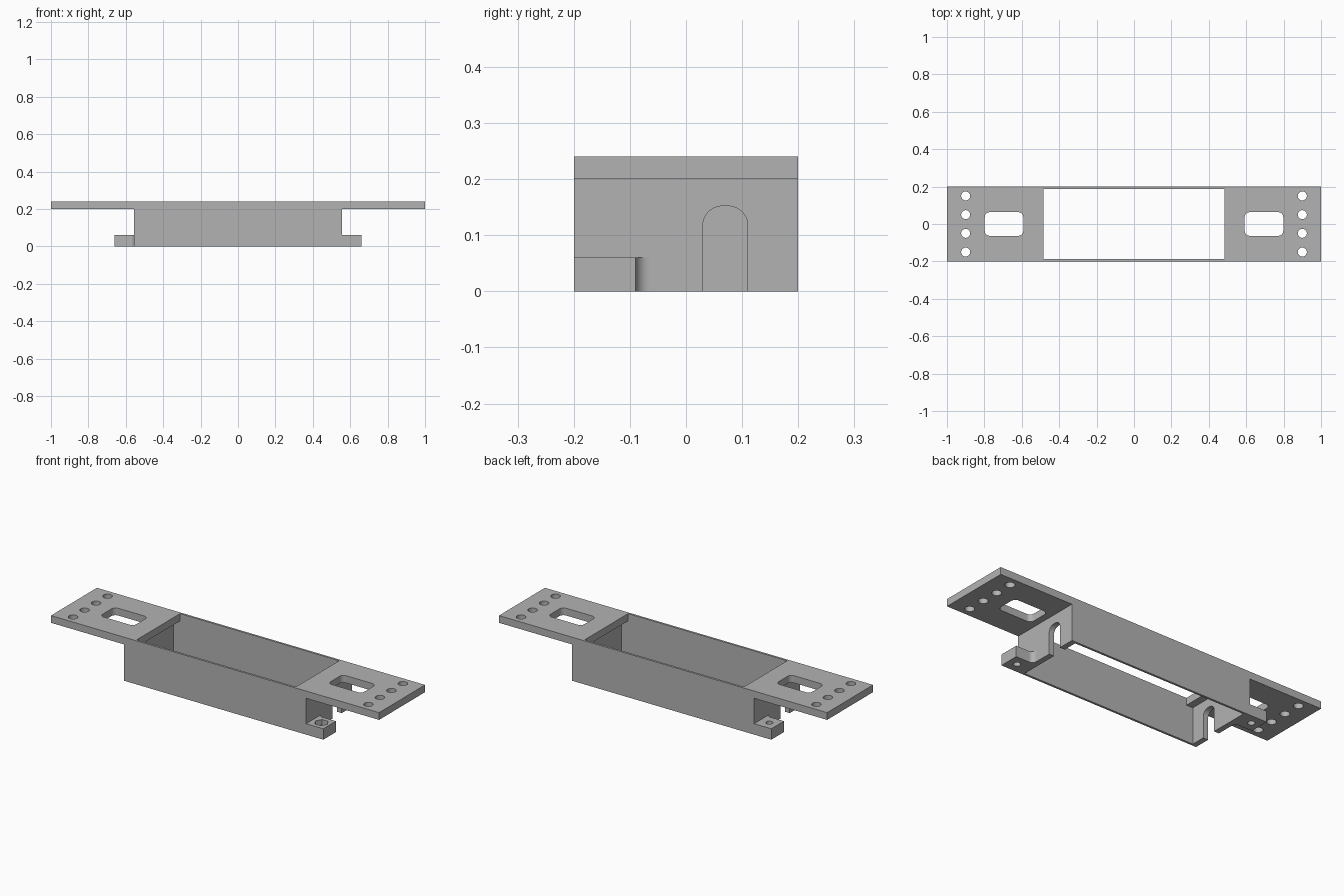
import bpy
import bmesh
from math import pi, cos, sin, radians
from mathutils import Matrix

cube = bpy.data.objects.get("Cube")
if cube:
    bpy.data.objects.remove(cube, do_unlink=True)

grey = bpy.data.materials.new("plain grey")
grey.use_nodes = True
grey.diffuse_color = (0.45, 0.45, 0.45, 1)
grey.node_tree.nodes["Principled BSDF"].inputs["Base Color"].default_value = grey.diffuse_color

# Maps a profile drawn in (y, z) so that it extrudes along x
ALONG_X = Matrix(((0, 0, 1, 0), (1, 0, 0, 0), (0, 1, 0, 0), (0, 0, 0, 1)))


def arc(cx, cy, r, start, end, steps):
    angles = [radians(start + (end - start) * i / steps) for i in range(steps + 1)]
    return [(cx + r * cos(a), cy + r * sin(a)) for a in angles]


def circle(cx, cy, r, sides=32):
    return arc(cx, cy, r, 0, 360, sides)[:-1]


def rect(x0, x1, y0, y1):
    return [(x0, y0), (x1, y0), (x1, y1), (x0, y1)]


def round_rect(x0, x1, y0, y1, r):
    return (arc(x1 - r, y1 - r, r, 0, 90, 8) + arc(x0 + r, y1 - r, r, 90, 180, 8)
            + arc(x0 + r, y0 + r, r, 180, 270, 8) + arc(x1 - r, y0 + r, r, 270, 360, 8))


def prism(name, outlines, low, high, matrix=Matrix()):
    """Extrude an outline, with any further outlines as holes."""
    curve = bpy.data.curves.new(name, "CURVE")
    curve.dimensions = "2D"
    curve.fill_mode = "BOTH"
    curve.extrude = (high - low) / 2
    for points in outlines:
        spline = curve.splines.new("POLY")
        spline.points.add(len(points) - 1)
        spline.use_cyclic_u = True
        for p, (x, y) in zip(spline.points, points):
            p.co = (x, y, 0, 1)
    source = bpy.data.objects.new(name + "_outline", curve)
    bpy.context.collection.objects.link(source)
    bpy.context.view_layer.update()
    evaluated = source.evaluated_get(bpy.context.evaluated_depsgraph_get())
    mesh = bpy.data.meshes.new_from_object(evaluated)
    bpy.data.objects.remove(source, do_unlink=True)

    bm = bmesh.new()
    bm.from_mesh(mesh)
    bmesh.ops.remove_doubles(bm, verts=bm.verts, dist=0.0001)
    bm.transform(matrix @ Matrix.Translation((0, 0, (low + high) / 2)))
    bmesh.ops.recalc_face_normals(bm, faces=bm.faces)
    bm.to_mesh(mesh)
    bm.free()
    mesh.materials.clear()
    mesh.materials.append(grey)
    obj = bpy.data.objects.new(name, mesh)
    bpy.context.collection.objects.link(obj)
    return obj


def activate(obj):
    bpy.ops.object.select_all(action="DESELECT")
    obj.select_set(True)
    bpy.context.view_layer.objects.active = obj


def cut(obj, cutter):
    activate(obj)
    mod = obj.modifiers.new("cut", "BOOLEAN")
    mod.operation = "DIFFERENCE"
    mod.solver = "EXACT"
    mod.object = cutter
    bpy.ops.object.modifier_apply(modifier=mod.name)
    bpy.data.objects.remove(cutter, do_unlink=True)


# Top plate with central opening, two windows and two rows of screw holes
plate = [rect(-1, 1, -0.2, 0.2), rect(-0.485, 0.485, -0.188, 0.188)]
for side in (-1, 1):
    mid = side * 0.695
    plate.append(round_rect(mid - 0.103, mid + 0.103, -0.063, 0.063, 0.025))
    plate += [circle(side * 0.9, y, 0.024) for y in (-0.15, -0.05, 0.05, 0.15)]
parts = [prism("top_plate", plate, 0.2, 0.24)]

# Open rectangular frame below the plate
frame = prism("body_frame", [rect(-0.555, 0.555, -0.2, 0.2),
                             rect(-0.525, 0.525, -0.188, 0.188)], 0, 0.2)
parts.append(frame)

# Each end has an arched slot and a foot tab; the ends match by a half turn
slot = ([(0.03, -0.05), (0.11, -0.05)] + arc(0.075, 0.117, 0.035, 0, 90, 10)
        + arc(0.065, 0.117, 0.035, 90, 180, 10))
foot = ([(0.555, -0.2), (0.66, -0.2), (0.66, -0.09)]
        + arc(0.58, -0.065, 0.025, 270, 180, 10))
for name, angle in (("left", 0), ("right", pi)):
    turn = Matrix.Rotation(angle, 4, "Z")
    cut(frame, prism("slot_cutter", [slot], 0.5, 0.6, turn @ ALONG_X))

    tab = prism(name + "_foot_tab", [foot, circle(0.61, -0.145, 0.018)], 0, 0.06, turn)
    cut(tab, prism("nut_cutter", [circle(0.61, -0.145, 0.036, 6)], 0.03, 0.08, turn))
    parts.append(tab)

for obj in parts:
    activate(obj)
    bpy.ops.object.shade_smooth_by_angle(angle=radians(30))
